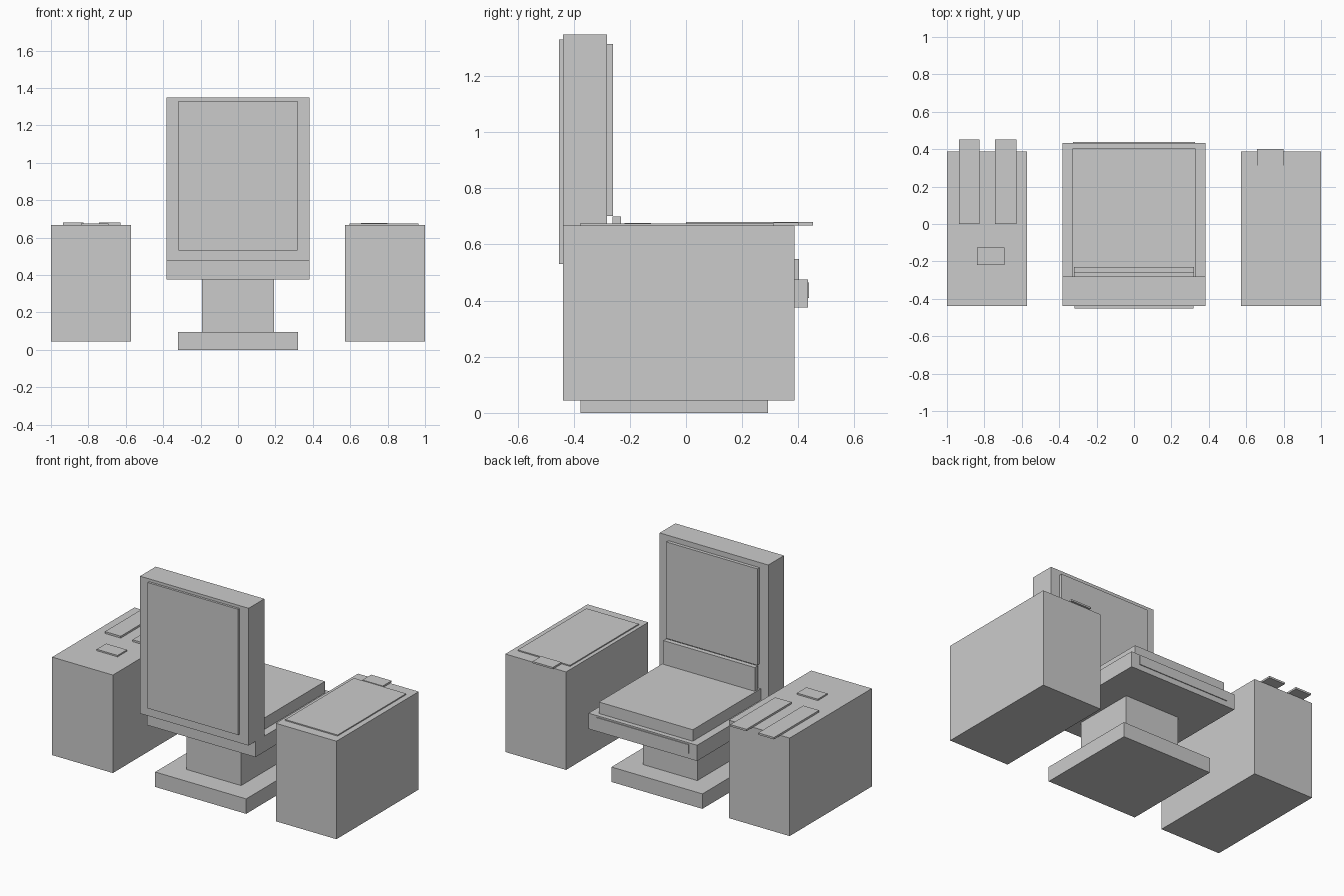
import bpy

if "Cube" in bpy.data.objects:
    bpy.data.objects.remove(bpy.data.objects["Cube"])


def box(name, x, y, z):
    """Axis-aligned box from (min, max) ranges."""
    bpy.ops.mesh.primitive_cube_add(
        size=1, location=[(r[0] + r[1]) / 2 for r in (x, y, z)])
    ob = bpy.context.object
    ob.name = ob.data.name = name
    ob.scale = [r[1] - r[0] for r in (x, y, z)]
    bpy.ops.object.transform_apply(location=False, rotation=False, scale=True)
    return ob


def wide(half):
    return (-half, half)


# Pedestal
box("foot_plate", wide(0.32), (-0.375, 0.292), (0, 0.095))
box("pedestal", wide(0.192), (-0.243, 0.16), (0.095, 0.375))

# Seat
box("seat_base", wide(0.382), (-0.37, 0.434), (0.375, 0.475))
box("seat_edge_trim", wide(0.325), (0.434, 0.439), (0.41, 0.465))
box("seat_cushion", wide(0.33), (-0.28, 0.403), (0.475, 0.548))

# Backrest
box("backrest", wide(0.382), (-0.439, -0.281), (0.475, 1.348))
box("back_panel", wide(0.318), (-0.453, -0.439), (0.53, 1.33))
box("back_cushion", wide(0.32), (-0.281, -0.26), (0.702, 1.315))
box("lumbar_cushion", wide(0.322), (-0.262, -0.231), (0.548, 0.699))

# Side consoles
for side, x in (("left", (-1, -0.573)), ("right", (0.573, 1))):
    box(side + "_console", x, (-0.439, 0.387), (0.045, 0.668))

# Left console top: two overhanging strips and a small pad
for i, x in enumerate(((-0.936, -0.825), (-0.742, -0.628))):
    box(f"console_strip_{i + 1}", x, (0, 0.453), (0.668, 0.68))
box("control_pad", (-0.84, -0.693), (-0.22, -0.125), (0.668, 0.677))

# Right console top: tray surface with an overhanging tab
box("tray_surface", (0.597, 0.965), (-0.378, 0.312), (0.668, 0.675))
box("tray_tab", (0.657, 0.8), (0.312, 0.4), (0.668, 0.679))
